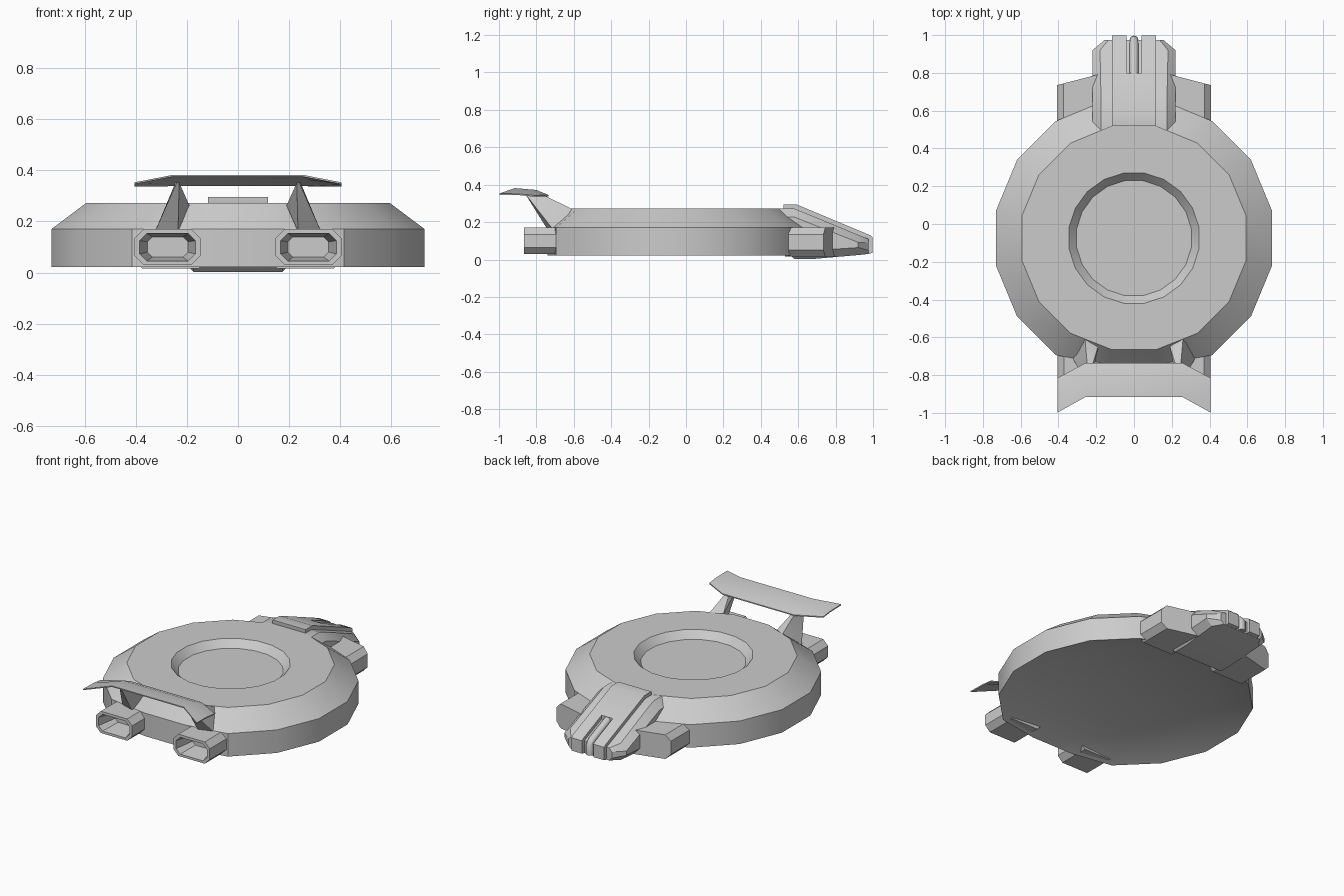
import bpy, bmesh
from math import sin, cos, pi, radians

if "Cube" in bpy.data.objects:
    bpy.data.objects.remove(bpy.data.objects["Cube"])

CY = -0.075  # hull centre along y


def finish(name, bm, mirror=False, angle=30):
    bmesh.ops.recalc_face_normals(bm, faces=bm.faces)
    me = bpy.data.meshes.new(name)
    bm.to_mesh(me)
    bm.free()
    ob = bpy.data.objects.new(name, me)
    bpy.context.collection.objects.link(ob)
    bpy.ops.object.select_all(action='DESELECT')
    ob.select_set(True)
    bpy.context.view_layer.objects.active = ob
    bpy.ops.object.shade_smooth_by_angle(angle=radians(angle))
    if mirror:
        ob.modifiers.new("Mirror", 'MIRROR').use_mirror_merge = False
    return ob


def loft(bm, rings, caps=(True, True)):
    """Skin a list of closed point rings with equal counts."""
    vs = [[bm.verts.new(p) for p in r] for r in rings]
    n = len(vs[0])
    for a, b in zip(vs, vs[1:]):
        for i in range(n):
            j = (i + 1) % n
            bm.faces.new((a[i], a[j], b[j], b[i]))
    if caps[0]:
        bm.faces.new(vs[0])
    if caps[1]:
        bm.faces.new(vs[-1])
    return vs


def circle(r, z, n, ymin=-2):
    out = []
    for i in range(n):
        a = 2 * pi * (i + 0.5) / n
        out.append((r * cos(a), max(CY + r * sin(a), ymin), z))
    return out


def octagon(x0, x1, z0, z1, c, y):
    """Chamfered rectangle in the xz plane; y is a number or a function of x."""
    pts = [(x0 + c, z0), (x1 - c, z0), (x1, z0 + c), (x1, z1 - c),
           (x1 - c, z1), (x0 + c, z1), (x0, z1 - c), (x0, z0 + c)]
    return [(x, y(x) if callable(y) else y, z) for x, z in pts]


def slab(bm, profile, x0, x1):
    """Extrude a yz profile from x0 to x1."""
    loft(bm, [[(x, y, z) for y, z in profile] for x in (x0, x1)])


def loop_edges(bm, ring):
    return [bm.edges.get((ring[i], ring[(i + 1) % len(ring)])) for i in range(len(ring))]


# Hull: 16-sided disc, hollowed underneath, round well on top
bm = bmesh.new()
outer = loft(bm, [circle(0.52, 0.09, 16),
                  circle(0.745, 0.022, 16, -0.74),
                  circle(0.745, 0.17, 16, -0.74),
                  circle(0.605, 0.273, 16, -0.665)], (True, False))
well = loft(bm, [circle(0.349, 0.273, 20), circle(0.308, 0.228, 20)], (False, True))
bmesh.ops.bridge_loops(bm, edges=loop_edges(bm, outer[-1]) + loop_edges(bm, well[0]))
finish("hull", bm)

# Exhaust nozzles: chamfered hollow boxes
bm = bmesh.new()
loft(bm, [octagon(0.147, 0.405, 0.03, 0.17, 0.035, -0.66),
          octagon(0.147, 0.405, 0.03, 0.17, 0.035, -0.866),
          octagon(0.167, 0.385, 0.045, 0.153, 0.028, -0.866),
          octagon(0.195, 0.355, 0.06, 0.14, 0.02, -0.74)])
finish("exhaust_nozzle", bm, True)

# Side pods beside the nose, with slanted end faces
bm = bmesh.new()
loft(bm, [octagon(0.12, 0.408, 0.015, 0.17, 0.035, 0.53),
          octagon(0.12, 0.408, 0.015, 0.17, 0.035,
                  lambda x: 0.735 + (0.408 - x) * 0.26)])
finish("side_pod", bm, True)

# Nose body: tapering chamfered block
bm = bmesh.new()
rings = []
for y, w, zb, zt, c in ((0.47, 0.22, 0.10, 0.272, 0.045),
                        (0.58, 0.22, 0.003, 0.272, 0.045),
                        (0.68, 0.22, 0.003, 0.232, 0.045),
                        (0.92, 0.22, 0.024, 0.132, 0.04),
                        (0.975, 0.155, 0.03, 0.11, 0.02)):
    rings.append(octagon(-w, w, zb, zt, c, y))
loft(bm, rings)
finish("nose_body", bm)


# Nose panel: raised strip down the middle with an open slot at the tip
def slope(y):
    return 0.295 - (y - 0.59) * 0.418


bm = bmesh.new()
side = [(0.52, 0.25), (0.52, 0.295), (0.59, 0.295), (0.985, slope(0.985)),
        (0.998, 0.118), (0.998, 0.035), (0.97, 0.03), (0.62, 0.03)]
middle = [(0.52, 0.25), (0.52, 0.295), (0.59, 0.295), (0.80, slope(0.80)),
          (0.80, slope(0.80) - 0.045), (0.955, slope(0.955) - 0.045),
          (0.96, 0.03), (0.62, 0.03)]
slab(bm, side, -0.117, -0.04)
slab(bm, middle, -0.04, 0.04)
slab(bm, side, 0.04, 0.117)
finish("nose_panel", bm)

# Rounded rib inside the slot
cu = bpy.data.curves.new("nose_rib", 'CURVE')
cu.dimensions = '3D'
cu.bevel_depth = 0.024
cu.bevel_resolution = 2
cu.use_fill_caps = True
sp = cu.splines.new('POLY')
path = ((0.79, 0.185), (0.955, 0.116), (0.974, 0.095), (0.974, 0.035))
sp.points.add(len(path) - 1)
for p, (y, z) in zip(sp.points, path):
    p.co = (0, y, z, 1)
rib = bpy.data.objects.new("nose_rib", cu)
bpy.context.collection.objects.link(rib)
bpy.ops.object.select_all(action='DESELECT')
rib.select_set(True)
bpy.context.view_layer.objects.active = rib
bpy.ops.object.convert(target='MESH')

# Wing: thin bent sheet with swept, drooping tips
bm = bmesh.new()
centre = [(-0.915, 0.382), (-0.80, 0.372), (-0.735, 0.345)]
tip = [(-0.998, 0.353), (-0.89, 0.351), (-0.815, 0.343)]
rings = []
for x, prof in ((-0.405, tip), (-0.255, centre), (0.255, centre), (0.405, tip)):
    rings.append([(x, y, z) for y, z in prof] +
                 [(x, y, z - 0.007) for y, z in reversed(prof)])
loft(bm, rings)
finish("wing", bm, angle=25)

# Wing struts: wedges from the hull slope up to a blade edge
bm = bmesh.new()
pts = [(0.235, -0.74, 0.16), (0.325, -0.71, 0.16), (0.26, -0.60, 0.265),
       (0.19, -0.65, 0.262), (0.23, -0.86, 0.352), (0.24, -0.86, 0.352),
       (0.23, -0.775, 0.352), (0.245, -0.775, 0.352)]
bmesh.ops.convex_hull(bm, input=[bm.verts.new(p) for p in pts])
finish("wing_strut", bm, True)
